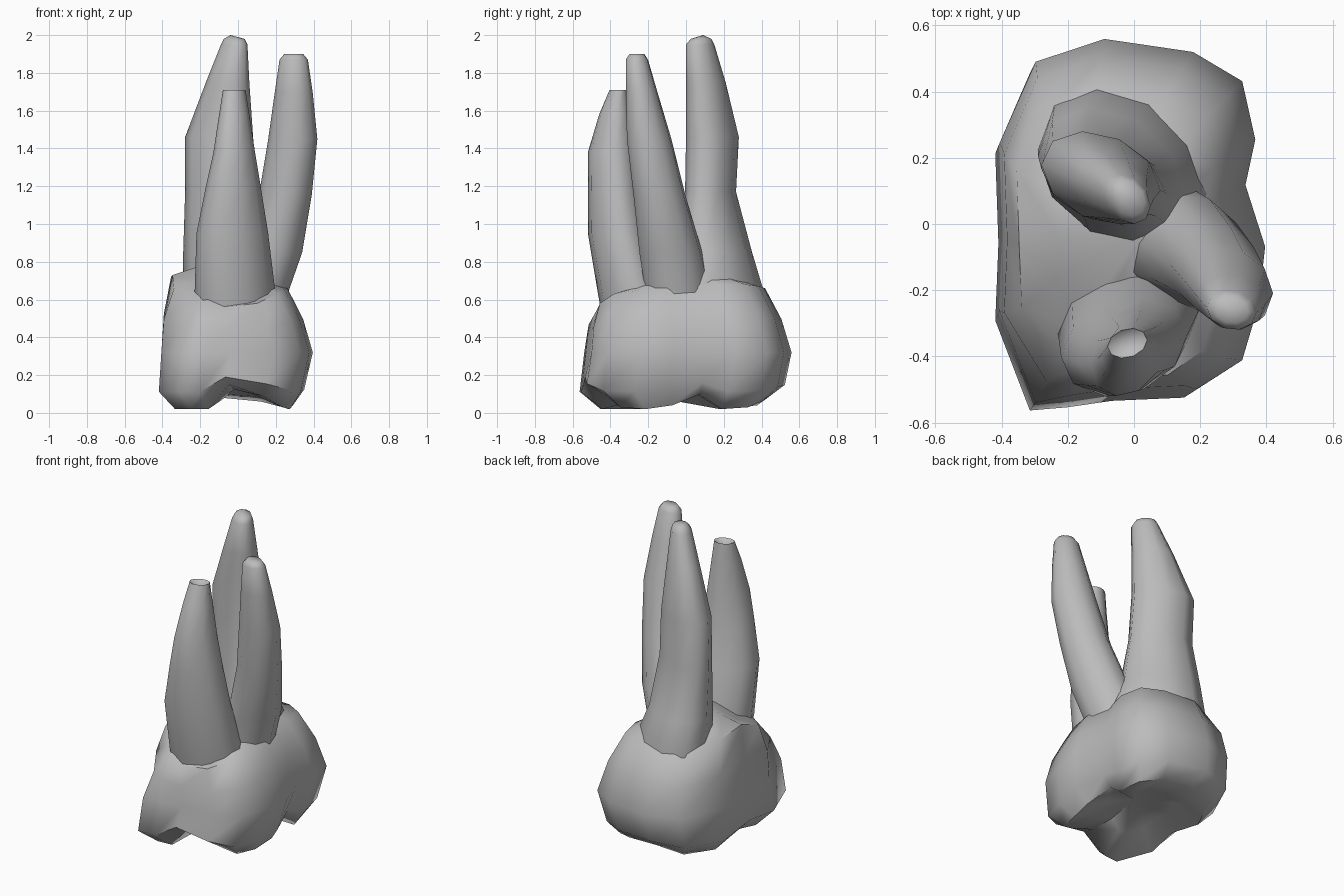
import bpy
import bmesh
import math

if "Cube" in bpy.data.objects:
    bpy.data.objects.remove(bpy.data.objects["Cube"])

# One plain grey for the whole tooth
grey = bpy.data.materials.new("tooth_grey")
grey.use_nodes = True
colour = (0.5, 0.5, 0.5, 1)
grey.diffuse_color = colour
grey.node_tree.nodes["Principled BSDF"].inputs["Base Color"].default_value = colour


def loft(name, rings, first_tip, last_tip, angle):
    """Skin a stack of point rings and close both ends with fans."""
    bm = bmesh.new()
    rows = [[bm.verts.new(p) for p in ring] for ring in rings]
    count = len(rows[0])
    for low, high in zip(rows, rows[1:]):
        for i in range(count):
            j = (i + 1) % count
            bm.faces.new((low[i], low[j], high[j], high[i]))
    for row, tip in ((rows[0], first_tip), (rows[-1], last_tip)):
        point = bm.verts.new(tip)
        for i in range(count):
            bm.faces.new((row[i], row[(i + 1) % count], point))
    bmesh.ops.recalc_face_normals(bm, faces=bm.faces)
    mesh = bpy.data.meshes.new(name)
    bm.to_mesh(mesh)
    bm.free()
    mesh.materials.append(grey)
    obj = bpy.data.objects.new(name, mesh)
    bpy.context.collection.objects.link(obj)
    bpy.ops.object.select_all(action="DESELECT")
    obj.select_set(True)
    bpy.context.view_layer.objects.active = obj
    bpy.ops.object.shade_smooth_by_angle(angle=math.radians(angle))
    return obj


def root(name, sections, lean, tip, sides=10):
    """Tapered root from oval sections: z, centre x, centre y, radius x, radius y."""
    rings = []
    for z, cx, cy, rx, ry in sections:
        ring = []
        for i in range(sides):
            t = math.tau * i / sides
            ring.append((cx + rx * math.cos(t), cy + ry * math.sin(t + lean), z))
        rings.append(ring)
    z, cx, cy, rx, ry = sections[0]
    loft(name, rings, (cx, cy, z - 0.05), tip, 60)


# Crown columns: widest x, widest y, neck height, chewing rim height
columns = [
    (-.31, -.56, .62, .02), (-.19, -.55, .6, .02), (-.05, -.53, .56, .15),
    (.18, -.52, .58, .09), (.32, -.43, .63, .03), (.37, -.26, .65, .02),
    (.39, -.08, .66, .04), (.33, .11, .67, .1), (.36, .25, .68, .02),
    (.32, .43, .68, .03), (.17, .52, .67, .06), (-.10, .56, .66, .08),
    (-.31, .49, .67, .04), (-.42, .24, .72, .02), (-.41, -.04, .73, .06),
    (-.42, -.28, .66, .02),
]


def crown_ring(scale_x, scale_y, shift, height, corner=1):
    """Scaled outline whose corners are pulled in to |x| + |y| <= corner."""
    ring = []
    for x, y, neck, rim in columns:
        x, y = x * scale_x + shift, y * scale_y + shift
        pull = min(1, corner / (abs(x) + abs(y)))
        ring.append((x * pull, y * pull, height(neck, rim)))
    return ring


# Crown: basin, cusps, rim, bulging wall, neck and a top rising between the roots
crown_rings = [
    crown_ring(.42, .42, 0, lambda n, r: .065 + r * .4),
    crown_ring(.77, .79, -.01, lambda n, r: r),
    crown_ring(.95, .97, -.02, lambda n, r: .1 + r * .6),
    crown_ring(.99, .98, .01, lambda n, r: .32),
    crown_ring(.91, .92, -.01, lambda n, r: .32 + (n - .32) * .52, .74),
    crown_ring(.76, .81, -.035, lambda n, r: n, .59),
    crown_ring(.5, .52, -.02, lambda n, r: n + .04),
]
loft("crown", crown_rings, (0, 0, .145), (.03, -.02, .88), 55)

# Back root, the tallest
root("back_root", [
    (.5, -.03, .15, .25, .25), (.65, -.03, .16, .26, .25),
    (.85, -.07, .15, .22, .2), (1.17, -.09, .13, .19, .135),
    (1.46, -.1, .14, .18, .14), (1.75, -.055, .105, .115, .105),
    (1.95, -.02, .075, .07, .075), (1.98, -.02, .08, .055, .055)],
    -.28, (-.04, .09, 2.0))

# Left root, leaning outwards
root("left_root", [
    (.5, .08, -.04, .17, .18), (.65, .09, -.04, .18, .18),
    (.85, .18, -.08, .16, .17), (1.15, .25, -.14, .14, .14),
    (1.45, .29, -.195, .13, .12), (1.7, .295, -.235, .1, .085),
    (1.87, .295, -.26, .075, .06), (1.9, .295, -.26, .05, .04)],
    -.12, (.295, -.26, 1.9))

# Front root, the shortest, with a hollow broken apex
root("front_root", [
    (.48, -.01, -.27, .2, .17), (.62, -.015, -.29, .215, .175),
    (.95, -.03, -.37, .19, .15), (1.2, -.025, -.39, .145, .13),
    (1.38, -.02, -.4, .11, .12), (1.58, -.02, -.38, .08, .08),
    (1.71, -.02, -.36, .06, .045)], .22, (-.02, -.36, 1.67))
